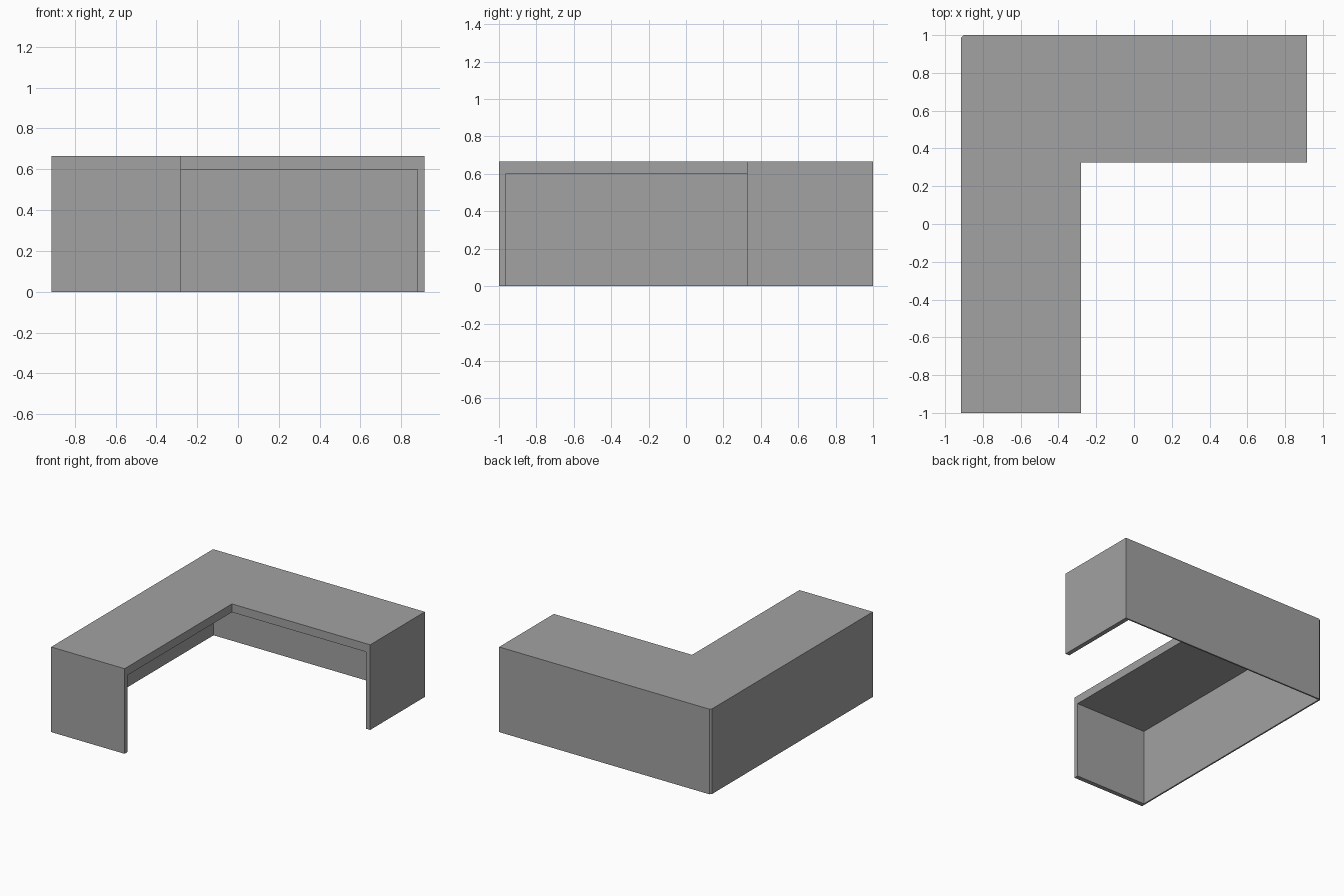
import bpy
import bmesh

cube = bpy.data.objects.get("Cube")
if cube:
    bpy.data.objects.remove(cube, do_unlink=True)

# Main measurements
X, Y, HEIGHT = 0.915, 1.0, 0.665
INNER_X, INNER_Y = -0.28, 0.325   # inside corner of the L
UNDERSIDE = 0.6                   # bottom of the worktop
END = 0.035                       # end panel thickness
WALL = 0.012                      # thin back and side panels

grey = bpy.data.materials.new("desk_grey")
grey.use_nodes = True
colour = (0.36, 0.36, 0.36, 1)
grey.diffuse_color = colour
grey.node_tree.nodes["Principled BSDF"].inputs["Base Color"].default_value = colour


def prism(name, outline, bottom, top):
    """Extrude a flat outline upwards into a solid."""
    bm = bmesh.new()
    base = bm.faces.new([bm.verts.new((x, y, bottom)) for x, y in outline])
    side = bmesh.ops.extrude_face_region(bm, geom=[base])
    verts = [g for g in side["geom"] if isinstance(g, bmesh.types.BMVert)]
    bmesh.ops.translate(bm, verts=verts, vec=(0, 0, top - bottom))
    bmesh.ops.recalc_face_normals(bm, faces=bm.faces)
    mesh = bpy.data.meshes.new(name)
    bm.to_mesh(mesh)
    bm.free()
    mesh.materials.append(grey)
    obj = bpy.data.objects.new(name, mesh)
    bpy.context.collection.objects.link(obj)
    return obj


# L-shaped body with a tiny bevel on the outer back corner
desk = prism("corner_desk", [
    (-X, -Y), (INNER_X, -Y), (INNER_X, INNER_Y), (X, INNER_Y),
    (X, Y), (-X + WALL, Y), (-X, Y - WALL)], 0, HEIGHT)

# Leg room, open on the inner sides and below
leg_room = prism("leg_room_cutter", [
    (-X + WALL, -Y + END), (0, -Y + END), (0, 0), (X - END, 0),
    (X - END, Y - WALL), (-X + WALL, Y - WALL)], -0.1, UNDERSIDE)
leg_room.hide_render = True

# Hollow out the body, leaving worktop, end panels and back panels
cut = desk.modifiers.new("leg_room", 'BOOLEAN')
cut.operation = 'DIFFERENCE'
cut.solver = 'EXACT'
cut.object = leg_room
bpy.context.view_layer.objects.active = desk
desk.select_set(True)
bpy.ops.object.modifier_apply(modifier=cut.name)
bpy.data.objects.remove(leg_room, do_unlink=True)
